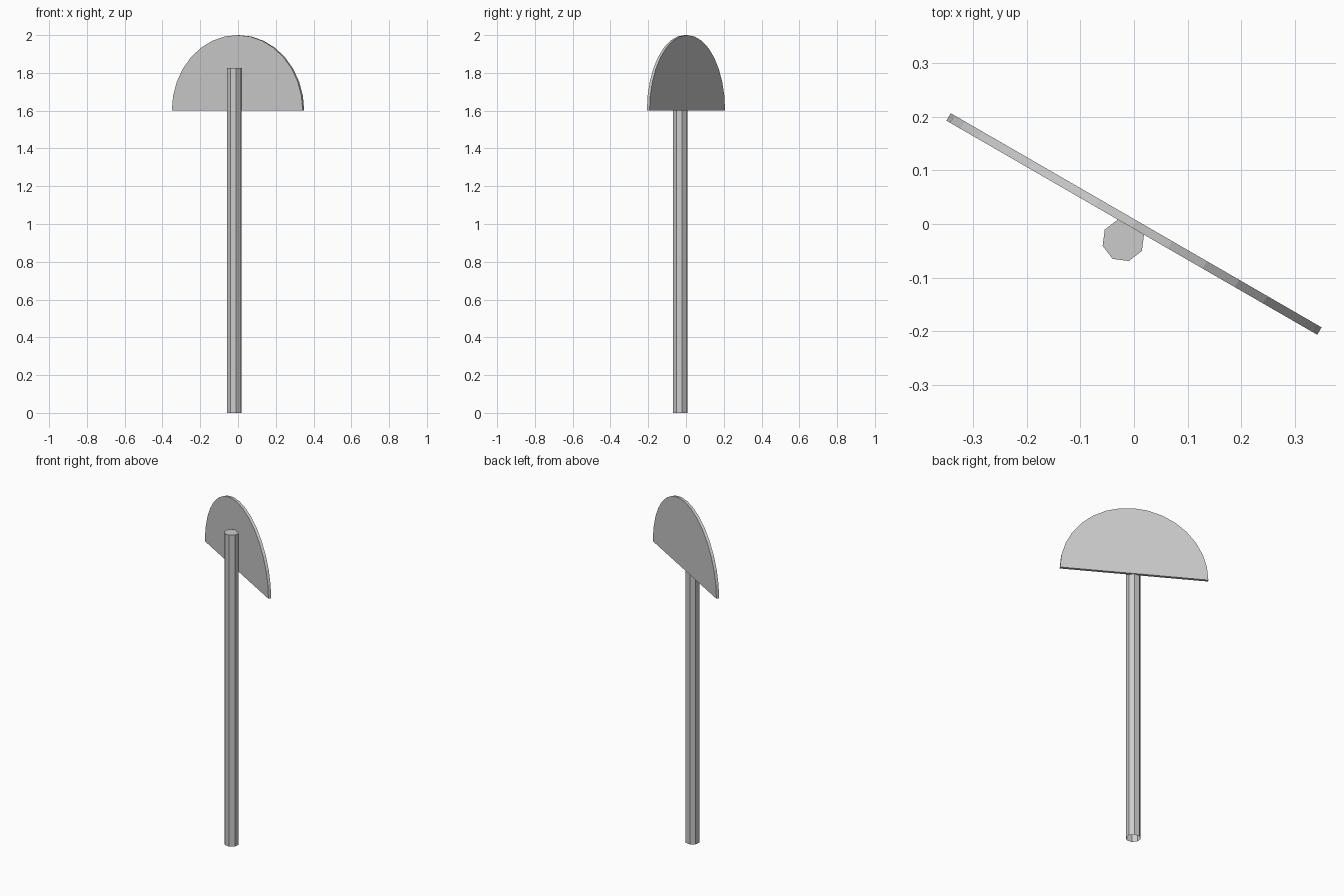
import bpy, bmesh
from math import cos, sin, pi, radians

if "Cube" in bpy.data.objects:
    bpy.data.objects.remove(bpy.data.objects["Cube"])

TURN = radians(-30)


def prism(name, profile, direction, capped_start=True):
    """Extrude a closed profile along a direction into a flat-faced part."""
    bm = bmesh.new()
    base = bm.faces.new([bm.verts.new(p) for p in profile])
    ext = bmesh.ops.extrude_face_region(bm, geom=[base], use_keep_orig=True)
    verts = [g for g in ext["geom"] if isinstance(g, bmesh.types.BMVert)]
    bmesh.ops.translate(bm, verts=verts, vec=direction)
    bmesh.ops.recalc_face_normals(bm, faces=bm.faces)
    if not capped_start:
        bmesh.ops.delete(bm, geom=[base], context="FACES_ONLY")
    mesh = bpy.data.meshes.new(name)
    bm.to_mesh(mesh)
    bm.free()
    obj = bpy.data.objects.new(name, mesh)
    bpy.context.collection.objects.link(obj)
    obj.rotation_euler.z = TURN
    return obj


# Half-round sign board, upright and turned about the vertical
R, T, STEPS = 0.4, 0.016, 16
arc = [(R * cos(pi * i / STEPS), -T / 2, R * sin(pi * i / STEPS))
       for i in range(STEPS + 1)]
board = prism("sign_board", arc, (0, T, 0))
board.location.z = 1.6

# Eight-sided post, open at the foot, set against the front of the board
ring = [(0.04 * cos(pi * i / 4), 0.04 * sin(pi * i / 4), 0) for i in range(8)]
post = prism("post", ring, (0, 0, 1.826), capped_start=False)
post.location = (-0.02, -0.0305, 0)
